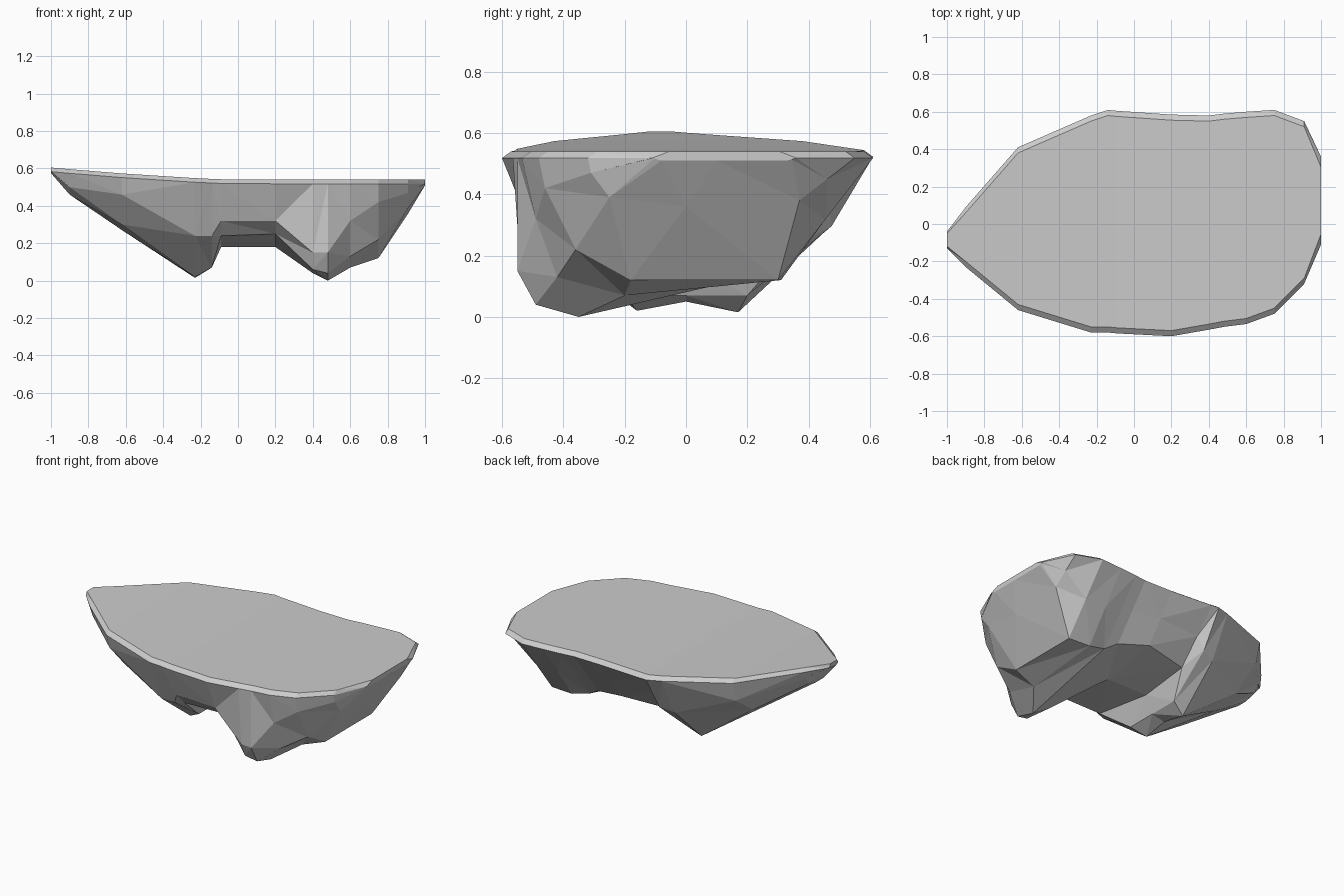
import bpy, bmesh

# Cross-sections along x: x, front rim y, back rim y,
# then (y, z) of front knee, front base, middle base, back base
SECTIONS = [
    (-1.00, -.13, -.04, -.12, .58, -.11, .575, -.09, .575, -.06, .58),
    (-.90, -.23, .09, -.20, .50, -.12, .46, -.05, .46, .03, .48),
    (-.62, -.46, .41, -.43, .46, -.28, .30, .00, .27, .20, .30),
    (-.23, -.58, .58, -.45, .24, -.16, .02, .00, .05, .17, .015),
    (-.14, -.58, .61, -.45, .24, -.20, .07, .00, .07, .20, .07),
    (-.09, -.585, .605, -.50, .32, -.42, .24, .00, .18, .33, .22),
    (.20, -.60, .585, -.52, .32, -.43, .25, .00, .18, .38, .24),
    (.40, -.565, .58, -.54, .15, -.50, .06, -.30, .04, .33, .20),
    (.48, -.55, .59, -.55, .15, -.49, .04, -.35, .0, .30, .15),
    (.60, -.535, .60, -.49, .32, -.42, .13, -.20, .07, .31, .12),
    (.75, -.48, .61, -.46, .42, -.36, .22, -.18, .12, .30, .12),
    (.91, -.32, .55, -.31, .47, -.25, .39, .00, .36, .37, .38),
    (1.00, -.11, .36, -.10, .52, -.08, .51, .10, .51, .33, .51),
]


def ring(s):
    x, yf, yb, ky, kz, fy, fz, my, mz, by, bz = s
    top = .54 + .065 * max(0, -x) ** 1.4
    rim = top - .022
    lip = .12 * (yb - yf) if abs(x) == 1 else .03
    bulge = .07 if -.7 < x < -.1 else 0
    return [(x, yf + lip, top), (x, yb - lip, top), (x, yb, rim),
            (x, (yb + by) / 2 + bulge, (rim + bz) / 2),
            (x, by, bz), (x, my, mz), (x, fy, fz), (x, ky, kz), (x, yf, rim)]


# Flat-topped rock ledge, lofted through the sections
bm = bmesh.new()
loops = [[bm.verts.new(p) for p in ring(s)] for s in SECTIONS]
for a, b in zip(loops, loops[1:]):
    n = len(a)
    for i in range(n):
        j = (i + 1) % n
        bm.faces.new((a[i], a[j], b[j], b[i]))
bm.faces.new(loops[0])
bm.faces.new(loops[-1])
bmesh.ops.triangulate(bm, faces=bm.faces[:])
bmesh.ops.recalc_face_normals(bm, faces=bm.faces[:])
mesh = bpy.data.meshes.new("rock_ledge")
bm.to_mesh(mesh)
bm.free()
rock = bpy.data.objects.new("rock_ledge", mesh)
bpy.context.collection.objects.link(rock)
